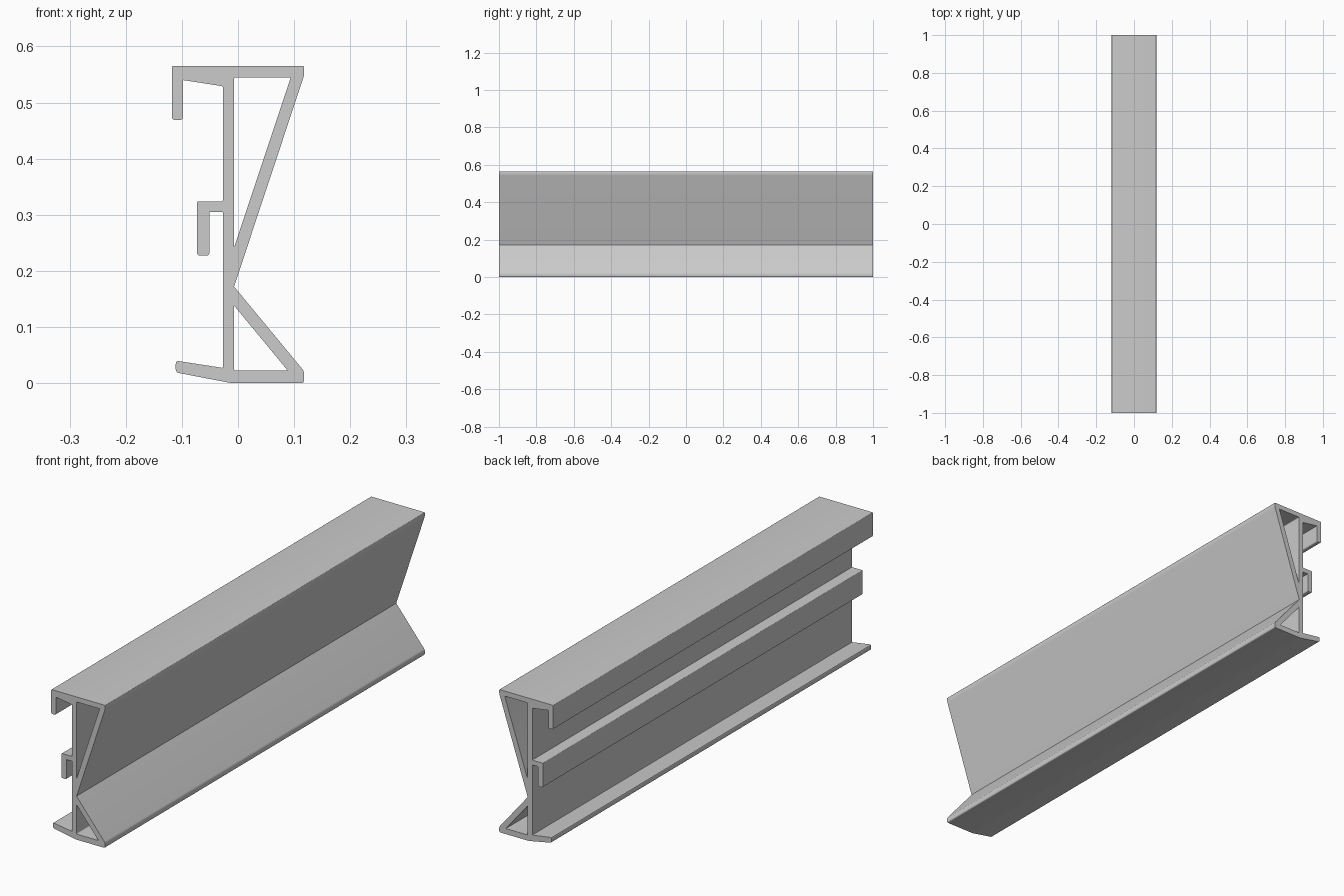
import bpy
import bmesh
from math import radians
from mathutils import Matrix, Vector

if "Cube" in bpy.data.objects:
    bpy.data.objects.remove(bpy.data.objects["Cube"])

SOFT = 0.006    # corner rounding
HALF_LENGTH = 1.0


def rounded(points, steps=4):
    """Turn (x, z, radius) corners into a loop with softened corners."""
    loop = []
    for i, (x, z, r) in enumerate(points):
        p = Vector((x, z))
        if r == 0:
            loop.append(p)
            continue
        a = Vector(points[i - 1][:2])
        b = Vector(points[(i + 1) % len(points)][:2])
        a = p + (a - p).normalized() * r
        b = p + (b - p).normalized() * r
        for k in range(steps + 1):
            t = k / steps
            loop.append(a * (1 - t) ** 2 + p * 2 * t * (1 - t) + b * t ** 2)
    return loop


def extrude_profile(name, loops):
    """Fill the outer loop, leave the inner loops open, extrude along y."""
    curve = bpy.data.curves.new(name, 'CURVE')
    curve.dimensions = '2D'
    curve.fill_mode = 'BOTH'
    curve.extrude = HALF_LENGTH
    for loop in loops:
        spline = curve.splines.new('POLY')
        spline.points.add(len(loop) - 1)
        for pt, co in zip(spline.points, loop):
            pt.co = (co.x, co.y, 0, 1)
        spline.use_cyclic_u = True
    obj = bpy.data.objects.new(name, curve)
    bpy.context.collection.objects.link(obj)
    bpy.context.view_layer.objects.active = obj
    obj.select_set(True)
    bpy.ops.object.convert(target='MESH')
    obj = bpy.context.object
    # Weld the caps to the walls and stand the profile upright
    bm = bmesh.new()
    bm.from_mesh(obj.data)
    bmesh.ops.remove_doubles(bm, verts=bm.verts, dist=1e-5)
    bmesh.ops.recalc_face_normals(bm, faces=bm.faces)
    bm.transform(Matrix.Rotation(radians(90), 4, 'X'))
    bm.to_mesh(obj.data)
    bm.free()
    obj.name = name
    bpy.ops.object.shade_smooth_by_angle(angle=radians(30))
    return obj


# Outer outline: top flange, slanted faces, foot, middle hook, top hook
outline = [
    (-0.118, 0.565, 0.003), (0.118, 0.565, 0.003), (0.118, 0.549, SOFT),
    (-0.007, 0.172, 0),
    (0.118, 0.021, SOFT), (0.118, 0.0, SOFT), (-0.012, 0.0, SOFT),
    (-0.111, 0.019, SOFT), (-0.111, 0.040, SOFT), (-0.027, 0.027, 0.002),
    (-0.027, 0.305, 0.002), (-0.051, 0.305, 0.002), (-0.051, 0.227, SOFT),
    (-0.073, 0.227, SOFT), (-0.073, 0.324, 0.003), (-0.027, 0.324, 0.002),
    (-0.027, 0.529, 0.003), (-0.098, 0.540, 0.002),
    (-0.098, 0.469, SOFT), (-0.118, 0.469, SOFT),
]

# Triangular hollow chambers
upper_chamber = [(-0.007, 0.545, 0.004), (0.094, 0.545, 0.002), (-0.007, 0.242, 0.002)]
lower_chamber = [(-0.007, 0.138, 0.002), (0.089, 0.022, 0.002), (-0.007, 0.022, 0.004)]

extrude_profile("extruded_rail",
                [rounded(p) for p in (outline, upper_chamber, lower_chamber)])
